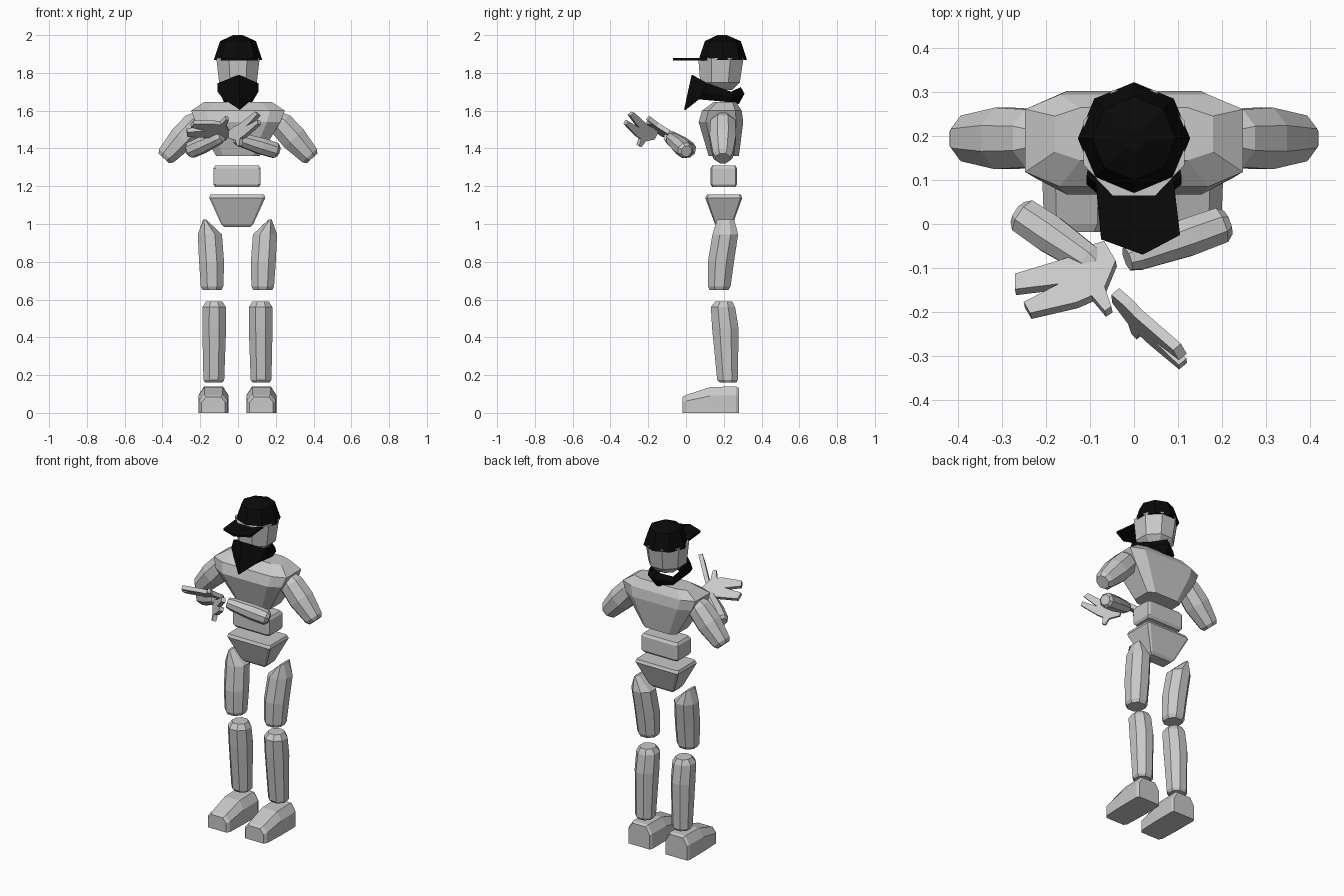
import bpy, bmesh, math
from mathutils import Vector

if "Cube" in bpy.data.objects:
    bpy.data.objects.remove(bpy.data.objects["Cube"])

def material(name, c):
    m = bpy.data.materials.new(name)
    m.diffuse_color = (c, c, c, 1)
    m.use_nodes = True
    m.node_tree.nodes["Principled BSDF"].inputs["Base Color"].default_value = m.diffuse_color
    return m

GREY = material("light_grey", 0.58)
BLACK = material("black", 0.003)

def make(name, verts, faces, mat):
    bm = bmesh.new()
    vs = [bm.verts.new(v) for v in verts]
    for f in faces:
        bm.faces.new([vs[i] for i in f])
    bmesh.ops.recalc_face_normals(bm, faces=bm.faces)
    me = bpy.data.meshes.new(name)
    bm.to_mesh(me)
    bm.free()
    me.materials.append(mat)
    ob = bpy.data.objects.new(name, me)
    bpy.context.collection.objects.link(ob)
    return ob

def loft(name, rings, mat, caps=True):
    """Skin a list of equal-length point rings."""
    n = len(rings[0])
    verts = [p for r in rings for p in r]
    faces = [(a * n + i, a * n + (i + 1) % n, (a + 1) * n + (i + 1) % n, (a + 1) * n + i)
             for a in range(len(rings) - 1) for i in range(n)]
    if caps:
        faces += [tuple(range(n)), tuple(range(len(verts) - n, len(verts)))]
    return make(name, verts, faces, mat)

def octo(rx, ry, k=0.42):
    """Chamfered rectangle; k=None gives an octagon with points on the axes."""
    if k is None:
        return [(rx * math.cos(i * math.pi / 4), ry * math.sin(i * math.pi / 4)) for i in range(8)]
    return [(rx, ry * k), (rx * k, ry), (-rx * k, ry), (-rx, ry * k),
            (-rx, -ry * k), (-rx * k, -ry), (rx * k, -ry), (rx, -ry * k)]

def stack(name, levels, mat=GREY, k=0.42):
    """Upright part; levels are (z, cx, cy, rx, ry)."""
    return loft(name, [[(cx + x, cy + y, z) for x, y in octo(rx, ry, k)]
                       for z, cx, cy, rx, ry in levels], mat)

def limb(name, a, b, profile):
    """Eight-sided limb from a to b; profile is (t, radius)."""
    a, b = Vector(a), Vector(b)
    d = (b - a).normalized()
    s = d.cross(Vector((0, 0, 1))).normalized()
    w = s.cross(d)
    return loft(name, [[a.lerp(b, t) + s * x + w * y for x, y in octo(r, r)]
                       for t, r in profile], GREY)

def plate(name, pts, offset, mat):
    o = Vector(offset)
    return loft(name, [[Vector(p) - o for p in pts], [Vector(p) + o for p in pts]], mat)

# trunk
stack("chest", [(1.36, 0, .20, .115, .08), (1.54, 0, .185, .225, .118),
                (1.60, 0, .19, .248, .105), (1.645, 0, .205, .18, .06)], k=0.68)
stack("abdomen", [(1.195, -.005, .2, .115, .06), (1.21, -.005, .2, .125, .07),
                  (1.295, -.005, .2, .125, .07), (1.31, -.005, .2, .115, .06)], k=0.9)
stack("pelvis", [(.985, -.004, .2, .07, .035), (1.0, -.004, .2, .085, .047),
                 (1.138, -.004, .2, .148, .098), (1.155, -.004, .2, .142, .09)], k=0.9)

# head and cap
stack("head", [(1.71, 0, .185, .06, .06), (1.75, 0, .18, .1, .105),
               (1.88, 0, .185, .115, .12)])
stack("cap_crown", [(1.868, 0, .195, .128, .128), (1.968, 0, .195, .095, .095),
                    (2.0, 0, .19, .025, .025)], BLACK, None)
plate("cap_brim", [(.11, .18, 1.872), (.09, .10, 1.872), (.105, -.025, 1.872), (.02, -.07, 1.872),
                   (-.075, -.035, 1.872), (-.088, .10, 1.872), (-.11, .18, 1.872)],
      (0, 0, .006), BLACK)

# neckerchief: tilted band with a hanging point at the front
def band(front, side, rear, back):
    mir = lambda p: (-p[0], p[1], p[2])
    return [front, side, rear, back, mir(rear), mir(side)]

scarf = loft("neckerchief",
             [band((.005, .03, 1.79), (.108, .11, 1.745), (.085, .24, 1.70), (0, .29, 1.725)),
              band((.005, .01, 1.70), (.108, .09, 1.70), (.085, .25, 1.67), (0, .31, 1.69)),
              band((.01, -.01, 1.605), (.075, .065, 1.66), (.075, .23, 1.645), (0, .28, 1.635))],
             BLACK, caps=False)
mod = scarf.modifiers.new("thickness", 'SOLIDIFY')
mod.thickness = 0.008

# legs and upper arms, one per side
for side, s in (("left", -1), ("right", 1)):
    shift = 0 if s < 0 else -.006
    x = lambda v: s * v + shift
    stack(side + "_thigh", [(.65, x(.137), .175, .05, .05), (.67, x(.137), .176, .06, .06),
                            (.80, x(.14), .185, .066, .069), (.945, x(.149), .208, .064, .068),
                            (1.025, x(.177), .21, .007, .045)])
    stack(side + "_shin", [(.16, x(.128), .222, .045, .044), (.175, x(.128), .22, .055, .055),
                           (.45, x(.126), .208, .063, .07), (.56, x(.126), .196, .062, .064),
                           (.59, x(.126), .2, .043, .045)])
    # shoe: sections from toe to heel as (y, half width, height)
    shoe = []
    for y, w, h in ((-.018, .062, .085), (.0, .075, .095), (.13, .08, .137), (.265, .08, .14), (.28, .072, .132)):
        shoe.append([(x(.13) + px * w, y, pz * h) for px, pz in
                     ((-1, 0), (1, 0), (1, .66), (.62, 1), (-.62, 1), (-1, .66))])
    loft(side + "_shoe", shoe, GREY)
    limb(side + "_upper_arm", (s * .2, .195, 1.56), (s * .392, .195, 1.347),
         ((0, .045), (.14, .066), (.5, .07), (.93, .052), (1, .038)))

# forearms folded across the front
fore = ((0, .028), (.07, .041), (.4, .043), (.9, .034), (1, .026))
limb("left_forearm", (-.262, .025, 1.385), (-.085, -.095, 1.465), fore)
limb("right_forearm", (.212, .002, 1.385), (-.015, -.08, 1.455), fore)

# hands: palm outline in (toward fingers, toward thumb) coordinates
HAND = [(0, -.027), (.046, -.034), (.08, -.026), (.216, -.045), (.231, -.013), (.135, .018),
        (.225, .022), (.222, .051), (.116, .073), (.078, .074), (.066, .118), (.048, .115),
        (.043, .068), (-.005, .024)]

def hand(name, wrist, u, v):
    u, v, w = Vector(u), Vector(v), Vector(wrist)
    plate(name, [w + u * a + v * b for a, b in HAND], u.cross(v).normalized() * .012, GREY)

hand("left_hand", (-.055, -.07, 1.47), (-.907, -.42, .15), (.42, -.907, .7))
hand("right_hand", (-.04, -.165, 1.47), (.66, -.62, .42), (.1, -.42, -.7))
